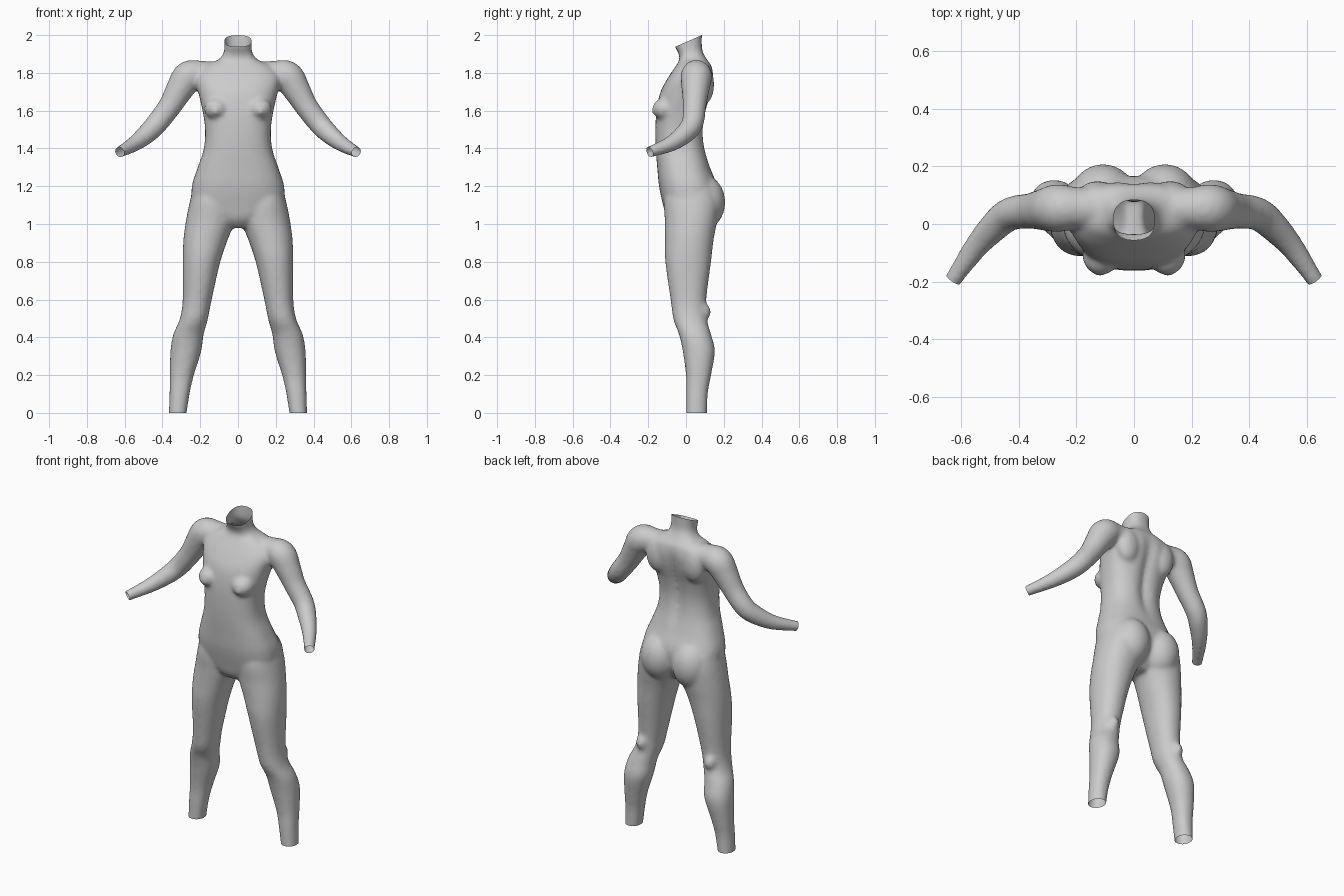
import bpy, bmesh
from math import cos, sin, pi, exp, copysign
from mathutils import Vector, Matrix

if "Cube" in bpy.data.objects:
    bpy.data.objects.remove(bpy.data.objects["Cube"])

N = 40
bm = bmesh.new()


def spow(v, p):
    return copysign(abs(v) ** p, v)


def refine(keys, steps=6):
    """Catmull-Rom interpolation of key tuples."""
    out = []
    for i in range(len(keys) - 1):
        p0, p1 = keys[max(i - 1, 0)], keys[i]
        p2, p3 = keys[i + 1], keys[min(i + 2, len(keys) - 1)]
        for s in range(steps):
            t = s / steps
            out.append([0.5 * (2*b + (c-a)*t + (2*a-5*b+4*c-d)*t*t + (3*b-a-3*c+d)*t**3)
                        for a, b, c, d in zip(p0, p1, p2, p3)])
    return out + [list(keys[-1])]


def skin(rings):
    """Closed tube through rings of points."""
    vs = [[bm.verts.new(p) for p in r] for r in rings]
    for a, b in zip(vs, vs[1:]):
        for i in range(N):
            j = (i + 1) % N
            bm.faces.new((a[i], a[j], b[j], b[i]))
    bm.faces.new(vs[0][::-1])
    bm.faces.new(vs[-1])


def loft(keys, power=2.3, groove=0.0, side=1):
    """Horizontal sections: z, x0, x1, y front, y back."""
    rings = []
    for z, x0, x1, y0, y1 in refine(keys):
        ring = []
        for i in range(N):
            a = 2 * pi * i / N
            x = (x0 + x1) / 2 + (x1 - x0) / 2 * spow(cos(a), 2 / power)
            y = (y0 + y1) / 2 + (y1 - y0) / 2 * spow(sin(a), 2 / power)
            if sin(a) > 0:
                y -= groove * exp(-(x / 0.035) ** 2) * exp(-((z - 1.58) / 0.22) ** 4)
            ring.append((x * side, y, z))
        rings.append(ring)
    skin(rings)


def tube(keys, side):
    """Round limb: x, y, z, radius."""
    pts = refine(keys)
    rings = []
    for k, p in enumerate(pts):
        a, b = pts[max(k - 1, 0)], pts[min(k + 1, len(pts) - 1)]
        d = (Vector(b[:3]) - Vector(a[:3])).normalized()
        u = d.cross(Vector((0, 1, 0.3))).normalized()
        v = d.cross(u)
        rings.append([(q.x * side, q.y, q.z) for q in
                      (Vector(p[:3]) + p[3] * (u * cos(2*pi*i/N) + v * sin(2*pi*i/N)) for i in range(N))])
    skin(rings)


def blob(c, r):
    bmesh.ops.create_uvsphere(bm, u_segments=32, v_segments=16, radius=1,
                              matrix=Matrix.Translation(c) @ Matrix.Diagonal((*r, 1)))


# Torso and neck: z, half width, front y, back y
torso = [(.985, .05, -.06, .08), (1.03, .14, -.10, .12), (1.1, .235, -.12, .155),
         (1.2, .245, -.142, .165), (1.3, .215, -.152, .13), (1.4, .182, -.16, .103),
         (1.5, .174, -.162, .094), (1.6, .187, -.157, .108), (1.7, .21, -.137, .137),
         (1.78, .225, -.095, .147), (1.84, .18, -.055, .137), (1.875, .105, -.035, .112),
         (1.91, .077, -.04, .092), (1.95, .072, -.06, .084), (2.06, .076, -.08, .086)]
loft([(z, -w, w, f, b) for z, w, f, b in torso], 2.5, 0.022)

# Legs: z, inner x, outer x, front y, back y
leg = [(-.04, .278, .367, 0, .11), (.1, .257, .363, 0, .115), (.2, .235, .361, 0, .132),
       (.33, .195, .358, -.017, .153), (.42, .182, .343, -.037, .133), (.5, .16, .309, -.067, .111),
       (.6, .14, .293, -.081, .107), (.8, .095, .293, -.109, .132), (.92, .055, .289, -.111, .146),
       (1.02, .018, .276, -.112, .165), (1.12, .018, .256, -.117, .175), (1.2, .05, .235, -.10, .15)]

# Arms from collarbone to wrist: x, y, z, radius
arm = [(.06, .055, 1.79, .07), (.19, .055, 1.797, .072), (.262, .055, 1.785, .083),
       (.31, .05, 1.715, .073), (.36, .045, 1.63, .062), (.428, .035, 1.54, .058),
       (.48, -.005, 1.485, .053), (.548, -.08, 1.43, .042), (.625, -.19, 1.387, .03),
       (.655, -.235, 1.37, .029)]

for s in (1, -1):
    loft(leg, 2.15, 0, s)
    tube(arm, s)
    blob((s * .107, .09, 1.12), (.115, .118, .145))      # buttock
    blob((s * .115, -.112, 1.615), (.064, .066, .058))   # breast
    blob((s * .12, -.17, 1.598), (.014, .016, .014))     # nipple
    blob((s * .125, .092, 1.745), (.075, .057, .11))     # shoulder blade
    blob((s * .235, .03, .54), (.05, .103, .07))         # kneecap

bmesh.ops.recalc_face_normals(bm, faces=bm.faces)
mesh = bpy.data.meshes.new("body")
bm.to_mesh(mesh)
bm.free()
body = bpy.data.objects.new("body", mesh)
bpy.context.collection.objects.link(body)

# Fuse the parts into one smooth skin
rm = body.modifiers.new("fuse", 'REMESH')
rm.mode = 'VOXEL'
rm.voxel_size = 0.011
sm = body.modifiers.new("soften", 'SMOOTH')
sm.factor = 0.5
sm.iterations = 9
dg = bpy.context.evaluated_depsgraph_get()
fused = bpy.data.meshes.new_from_object(body.evaluated_get(dg))
body.modifiers.clear()
body.data = fused

# Cut open neck, wrists and ankles
bm = bmesh.new()
bm.from_mesh(fused)


def cut(point, normal, inside):
    faces = [f for f in bm.faces if inside(f.calc_center_median())]
    geom = faces + list({e for f in faces for e in f.edges}) + list({v for f in faces for v in f.verts})
    bmesh.ops.bisect_plane(bm, geom=geom, plane_co=point, plane_no=normal, clear_outer=True)


cut((0, -.065, 1.94), (0, -.4, .92), lambda c: c.z > 1.9 and abs(c.x) < .15)
cut((0, 0, 0.005), (0, 0, -1), lambda c: c.z < .1)
for s in (1, -1):
    cut((s * .627, -.192, 1.386), (s * .54, -.78, -.3), lambda c: c.z > 1.3 and c.x * s > .54)
bmesh.ops.translate(bm, verts=bm.verts, vec=(0, 0, -.005))
for f in bm.faces:
    f.smooth = True
bm.to_mesh(fused)
bm.free()
